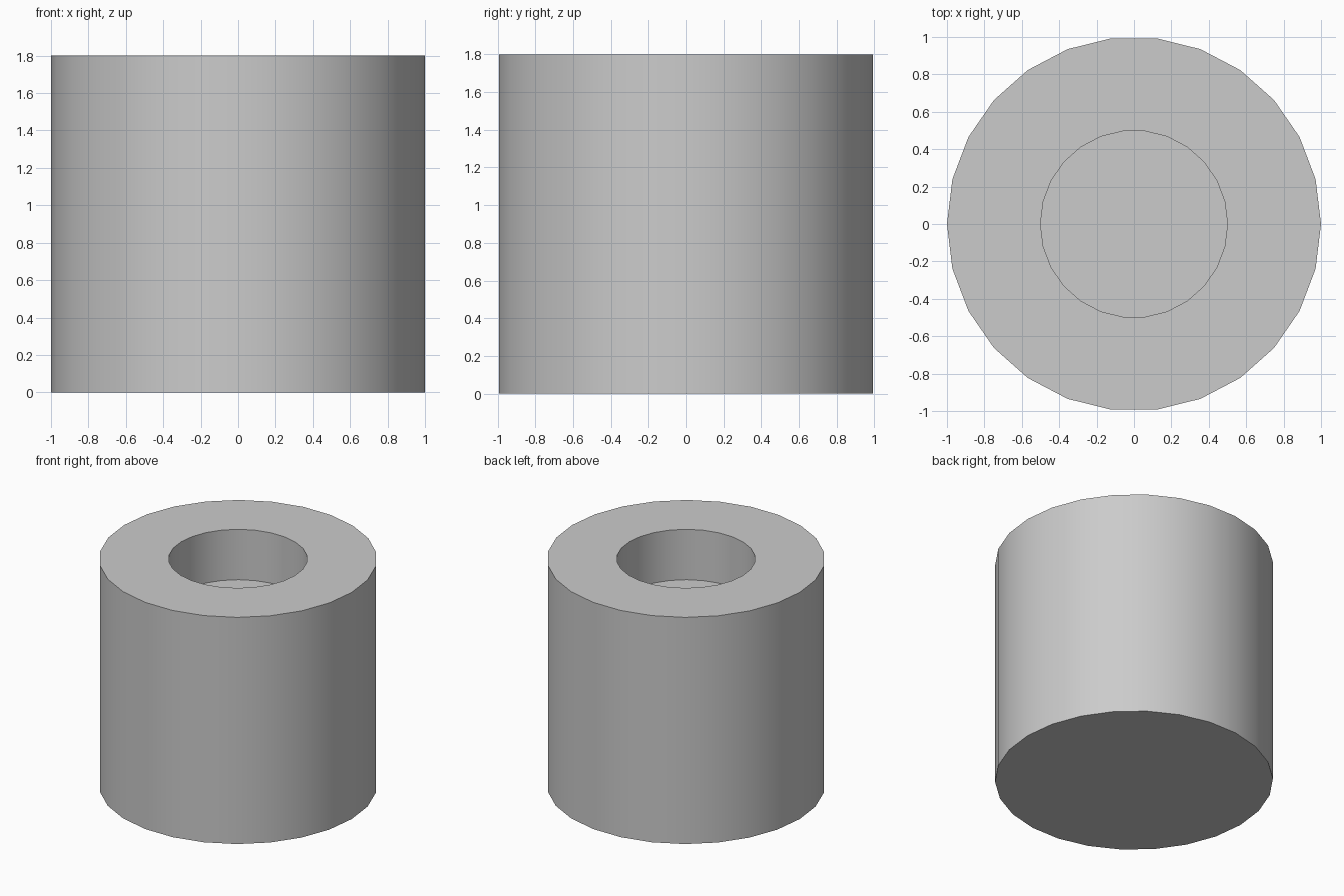
import bpy
import bmesh
import math

if "Cube" in bpy.data.objects:
    bpy.data.objects.remove(bpy.data.objects["Cube"])

SIDES = 26
HEIGHT = 1.8
HOLE_DEPTH = 0.4

# Profile (radius, z) of the closed cylinder with a blind round recess on top
profile = [(1.0, 0.0), (1.0, HEIGHT), (0.5, HEIGHT), (0.5, HEIGHT - HOLE_DEPTH)]

bm = bmesh.new()
rings = []
for r, z in profile:
    ring = []
    for i in range(SIDES):
        a = 2 * math.pi * i / SIDES
        ring.append(bm.verts.new((r * math.cos(a), r * math.sin(a), z)))
    rings.append(ring)

# Outer wall, top rim and recess wall
for low, high in zip(rings, rings[1:]):
    for i in range(SIDES):
        j = (i + 1) % SIDES
        bm.faces.new((low[i], low[j], high[j], high[i]))

# Base and recess floor
bm.faces.new(rings[0][::-1])
bm.faces.new(rings[-1])
bmesh.ops.recalc_face_normals(bm, faces=bm.faces[:])

mesh = bpy.data.meshes.new("recessed_cylinder")
bm.to_mesh(mesh)
bm.free()

cylinder = bpy.data.objects.new("recessed_cylinder", mesh)
bpy.context.collection.objects.link(cylinder)
bpy.context.view_layer.objects.active = cylinder
cylinder.select_set(True)
bpy.ops.object.shade_smooth_by_angle(angle=math.radians(30))
